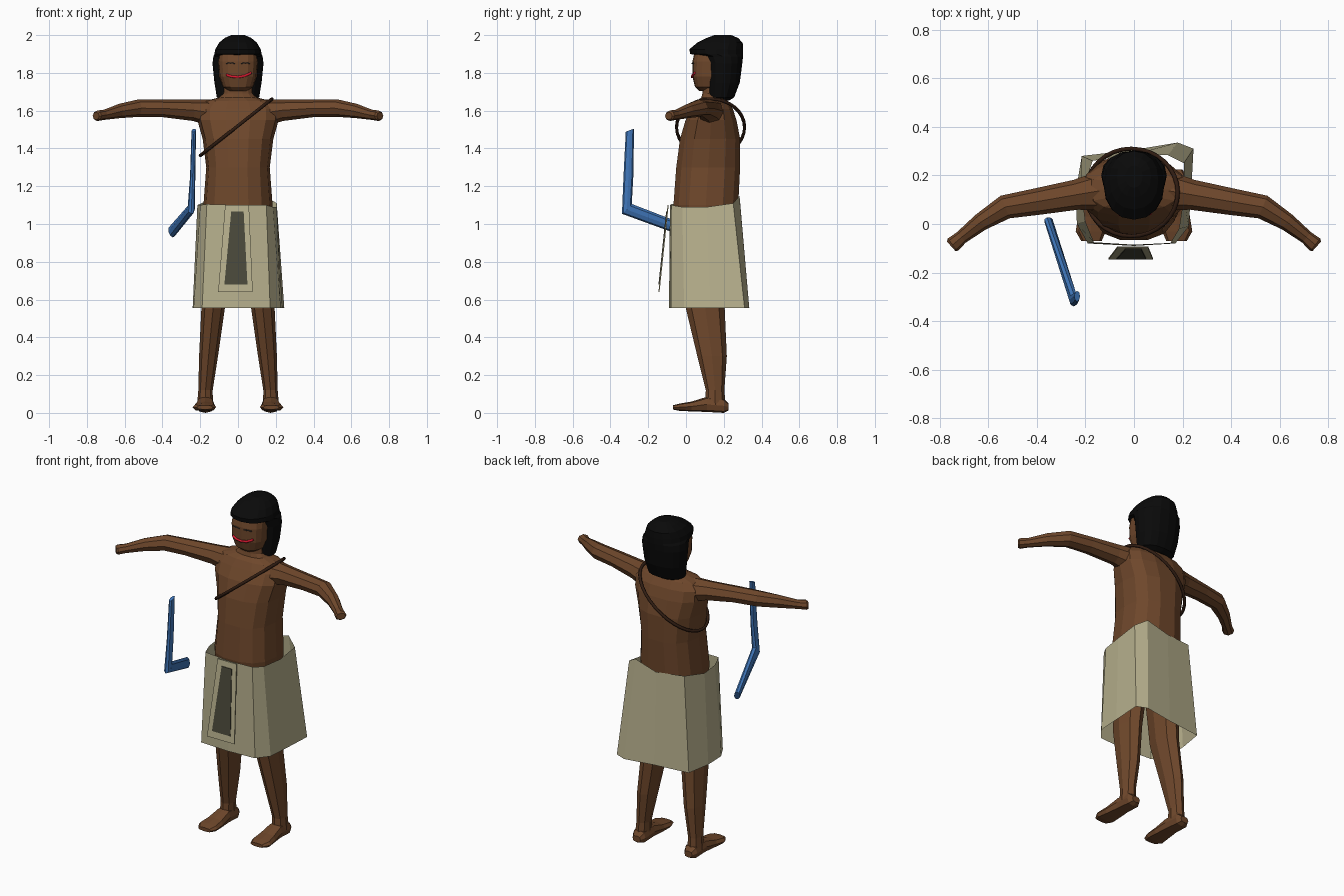
import bpy, bmesh
from math import sin, cos, pi, radians
from mathutils import Vector as V


def material(name, rgb):
    m = bpy.data.materials.new(name)
    m.diffuse_color = (*rgb, 1)
    return m


SKIN = material("skin", (0.156, 0.063, 0.024))
HAIR = material("hair", (0.003, 0.003, 0.003))
CLOTH = material("cloth", (0.48, 0.44, 0.27))
DARK = material("dark_cloth", (0.07, 0.067, 0.043))
BLUE = material("blue", (0.053, 0.19, 0.51))
RED = material("red", (0.7, 0.01, 0.03))
LEATHER = material("leather", (0.03, 0.012, 0.006))
GREY = material("eye_grey", (0.03, 0.03, 0.03))


def loops_mesh(name, loops, mat, caps=True):
    """Skin a list of equal-length point loops."""
    bm = bmesh.new()
    rows = [[bm.verts.new(p) for p in loop] for loop in loops]
    n = len(rows[0])
    for a, b in zip(rows, rows[1:]):
        for i in range(n):
            j = (i + 1) % n
            bm.faces.new((a[i], a[j], b[j], b[i]))
    if caps:
        bm.faces.new(rows[0][::-1])
        bm.faces.new(rows[-1])
        bmesh.ops.recalc_face_normals(bm, faces=bm.faces[:])
    me = bpy.data.meshes.new(name)
    bm.to_mesh(me)
    bm.free()
    me.materials.append(mat)
    ob = bpy.data.objects.new(name, me)
    bpy.context.collection.objects.link(ob)
    return ob


def ring(c, u, v, n, e=1.0):
    """Superellipse loop around c with half axes u and v."""
    def p(t):
        return (abs(t) ** e) * (1 if t > 0 else -1)
    return [V(c) + V(u) * p(cos(2 * pi * i / n)) + V(v) * p(sin(2 * pi * i / n)) for i in range(n)]


def stack(name, rows, mat, n=12, e=1.0):
    """Rows are (z, centre x, half width, front y, back y)."""
    return loops_mesh(name, [ring((cx, (f + b) / 2, z), (rx, 0, 0), (0, (b - f) / 2, 0), n, e)
                             for z, cx, rx, f, b in rows], mat)


def tube(name, pts, r, mat, closed=False):
    cu = bpy.data.curves.new(name, 'CURVE')
    cu.dimensions = '3D'
    cu.bevel_depth = r
    cu.bevel_resolution = 1
    cu.use_fill_caps = True
    s = cu.splines.new('POLY')
    s.points.add(len(pts) - 1)
    for q, p in zip(s.points, pts):
        q.co = (*p, 1)
    s.use_cyclic_u = closed
    cu.materials.append(mat)
    ob = bpy.data.objects.new(name, cu)
    bpy.context.collection.objects.link(ob)


def mirror(ob):
    ob.modifiers.new("Mirror", 'MIRROR')


# torso with neck
stack("torso", [(0.92, 0, .175, -.04, .26), (1.10, 0, .183, -.07, .28), (1.30, 0, .168, -.055, .29),
                (1.45, 0, .187, -.035, .29), (1.55, 0, .215, -.005, .27), (1.61, 0, .215, .03, .25),
                (1.65, 0, .18, .055, .225), (1.67, 0, .10, .08, .205), (1.69, 0, .08, .085, .20),
                (1.76, 0, .075, .09, .20)], SKIN, 14, .8)

# head
stack("head", [(1.705, 0, .05, .07, .20), (1.725, 0, .08, .048, .22), (1.78, 0, .10, .034, .24),
               (1.86, 0, .105, .034, .25), (1.93, 0, .10, .05, .26)], SKIN, 16, .7)

# hair: curtain behind the face, overhanging fringe, rounded crown
stack("hair", [(1.655, 0, .08, .14, .23), (1.67, 0, .112, .11, .255), (1.75, 0, .125, .105, .285),
               (1.85, 0, .135, .10, .298), (1.888, 0, .13, .08, .302), (1.90, 0, .125, .022, .303),
               (1.925, 0, .12, .018, .303), (1.96, 0, .10, .06, .30), (1.985, 0, .07, .11, .275),
               (2.0, 0, .035, .15, .24)], HAIR, 16, .9)


# facial features lie on the face curve
def on_face(x, z):
    return (x, .136 - .104 * (1 - (abs(x) / .103) ** 2.86) ** .35, z)


tube("mouth", [on_face(x, z) for x, z in
               [(-.062, 1.79), (-.035, 1.781), (0, 1.778), (.035, 1.784), (.07, 1.80)]], .007, RED)
for side, s in (("left", 1), ("right", -1)):
    tube(side + "_eye", [on_face(s * x, z) for x, z in [(.015, 1.85), (.04, 1.853), (.062, 1.85)]], .003, GREY)

# arms
arm = []
for x, y, z, hy, hz, yaw in [(.12, .14, 1.585, .085, .075, 0), (.24, .12, 1.602, .062, .056, -10),
                             (.40, .092, 1.612, .055, .046, -10), (.53, .07, 1.613, .05, .046, -22),
                             (.63, .008, 1.598, .037, .038, -36), (.71, -.055, 1.578, .028, .027, -40),
                             (.745, -.085, 1.573, .033, .028, -42), (.752, -.092, 1.572, .026, .02, -42)]:
    a = radians(yaw)
    arm.append(ring((x, y, z), (-sin(a) * hy, cos(a) * hy, 0), (0, 0, hz), 8))
mirror(loops_mesh("arm", arm, SKIN))

# legs and bare feet
mirror(stack("leg", [(1.0, .095, .08, -.01, .23), (.55, .132, .062, .0, .205), (.30, .156, .05, .06, .216),
                     (.12, .172, .038, .105, .203), (.04, .175, .042, .10, .21)], SKIN, 8))
mirror(loops_mesh("foot", [ring((x, y, (a + b) / 2), (w, 0, 0), (0, 0, (b - a) / 2), 8, .7)
                           for x, y, w, a, b in [(.173, .225, .026, .012, .05), (.173, .20, .042, .0, .075),
                                                 (.173, .11, .045, .005, .085), (.175, .03, .055, .008, .06),
                                                 (.178, -.03, .062, .01, .05), (.175, -.07, .042, .018, .04)]],
                  SKIN))

# skirt: an open, slightly lopsided faceted shell
hem = [(0, -.09), (.17, -.08), (.225, -.01), (.235, .13), (.245, .31), (.18, .335),
       (0, .305), (-.215, .28), (-.24, .13), (-.235, .0), (-.19, -.08)]
top = [(0, -.085, 1.10), (.15, -.078, 1.10), (.185, -.02, 1.09), (.205, .11, 1.09), (.205, .25, 1.11),
       (.14, .283, 1.15), (0, .287, 1.11), (-.17, .26, 1.12), (-.215, .13, 1.10),
       (-.20, .01, 1.10), (-.165, -.075, 1.105)]
loops_mesh("skirt", [[(x, y, .555) for x, y in hem], top], CLOTH, False)


# apron panel with dark inset
def panel(name, l0, r0, z0, l1, r1, z1, lift, thick, mat):
    def y(z):
        return -.146 + (z - .64) * .105 - lift
    corners = [(l0, y(z0), z0), (r0, y(z0), z0), (r1, y(z1), z1), (l1, y(z1), z1)]
    loops_mesh(name, [corners, [(a, b + thick, c) for a, b, c in corners]], mat)


panel("apron", -.105, .078, .64, -.068, .058, 1.10, 0, .006, CLOTH)
panel("apron_inset", -.072, .05, .68, -.036, .03, 1.065, .004, .005, DARK)

# shoulder strap: tilted loop around the chest
tube("strap", ring((-.01, .13, 1.512), (.19, 0, .15), (0, .18, 0), 32), .009, LEATHER, True)

# bent blue stick
stick = []
for c, u, v in [((-.234, -.297, 1.495), (.012, 0, .002), (0, .022, .008)),
                ((-.24, -.305, 1.25), (.014, 0, 0), (0, .026, 0)),
                ((-.248, -.313, 1.08), (.019, 0, -.004), (0, .026, .026)),
                ((-.352, .015, .957), (.017, .005, -.004), (-.006, .012, .028))]:
    stick.append(ring(c, u, v, 8))
loops_mesh("bent_stick", stick, BLUE)
